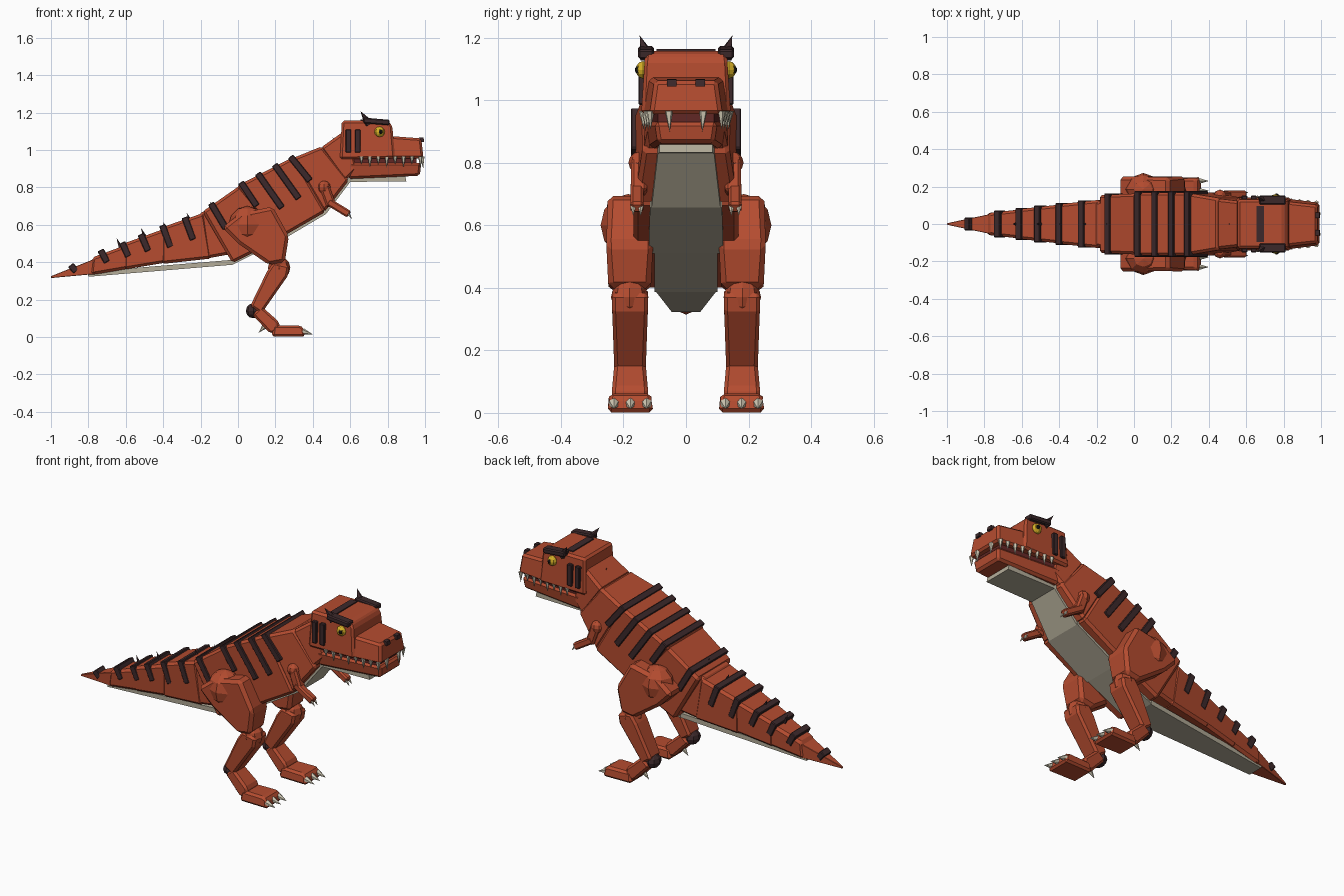
import bpy, bmesh
from mathutils import Vector

cube = bpy.data.objects.get("Cube")
if cube:
    bpy.data.objects.remove(cube)


def material(name, r, g, b):
    m = bpy.data.materials.new(name)
    m.use_nodes = True
    m.diffuse_color = (r, g, b, 1)
    m.node_tree.nodes["Principled BSDF"].inputs["Base Color"].default_value = (r, g, b, 1)
    return m


RED = material("rust_red_hide", .46, .072, .029)
DARK = material("dark_stripe", .045, .022, .024)
BELLY = material("belly_grey", .46, .42, .32)
BONE = material("bone", .64, .59, .46)
GOLD = material("eye_yellow", .68, .44, .02)
BLACK = material("pupil_black", .008, .008, .008)
MOUTH = material("mouth_dark_red", .12, .02, .018)


def finish(name, bm, mat, bevel=0):
    bmesh.ops.recalc_face_normals(bm, faces=bm.faces)
    mesh = bpy.data.meshes.new(name)
    bm.to_mesh(mesh)
    bm.free()
    mesh.materials.append(mat)
    ob = bpy.data.objects.new(name, mesh)
    bpy.context.scene.collection.objects.link(ob)
    if bevel:
        mod = ob.modifiers.new("Bevel", "BEVEL")
        mod.width = bevel
        mod.segments = 1
    return ob


def slab(name, pts, widths, mat=RED, y=0, bevel=.012):
    """Side outline in x, z given thickness across y, one half width per point."""
    if not isinstance(widths, (list, tuple)):
        widths = [widths] * len(pts)
    bm = bmesh.new()
    a, b = [[bm.verts.new((x, y + s * w, z)) for (x, z), w in zip(pts, widths)] for s in (-1, 1)]
    bm.faces.new(a)
    bm.faces.new(b)
    n = len(pts)
    for i in range(n):
        j = (i + 1) % n
        bm.faces.new((a[i], a[j], b[j], b[i]))
    return finish(name, bm, mat, bevel)


def bar(name, p, q, thick, width, mat=DARK, y=0, bevel=.004):
    """Straight block running from p to q in x, z."""
    p, q = Vector(p), Vector(q)
    d = (q - p).normalized()
    n = Vector((-d.y, d.x)) * thick / 2
    return slab(name, [p - n, q - n, q + n, p + n], width, mat, y, bevel)


def spike(name, base, tip, r, mat=BONE, sides=6):
    base, tip = Vector(base), Vector(tip)
    d = tip - base
    bm = bmesh.new()
    bmesh.ops.create_cone(bm, cap_ends=True, segments=sides, radius1=r, radius2=0, depth=d.length)
    ob = finish(name, bm, mat)
    ob.location = (base + tip) / 2
    ob.rotation_euler = d.to_track_quat('Z', 'Y').to_euler()
    return ob


def ball(name, loc, r, mat=RED, flat=1, seg=8, rings=6):
    bm = bmesh.new()
    bmesh.ops.create_uvsphere(bm, u_segments=seg, v_segments=rings, radius=r)
    ob = finish(name, bm, mat)
    ob.location = loc
    ob.scale.y = flat
    return ob


# Body and tail: rear bottom, front bottom, front top, rear top, rear and front half widths
BODY = [
    ("tail_tip", (-1, .315), (-.76, .337), (-.76, .42), (-1, .325), .004, .055),
    ("tail_end", (-.79, .33), (-.57, .368), (-.59, .495), (-.78, .425), .058, .08),
    ("tail_middle", (-.61, .36), (-.37, .40), (-.39, .58), (-.61, .50), .08, .105),
    ("tail_base", (-.41, .39), (-.14, .42), (-.18, .665), (-.41, .585), .105, .13),
    ("tail_root", (-.22, .41), (0, .45), (-.02, .74), (-.21, .66), .12, .14),
    ("hips", (-.03, .395), (.24, .53), (.01, .81), (-.19, .67), .155, .163),
    ("chest", (.21, .52), (.47, .67), (.30, .965), (-.01, .805), .168, .168),
    ("shoulders", (.46, .665), (.595, .84), (.45, 1.02), (.29, .955), .165, .138),
    ("neck", (.57, .83), (.64, .90), (.58, 1.11), (.44, 1.01), .136, .12),
]
for name, rb, fb, ft, rt, w0, w1 in BODY:
    slab(name, [rb, fb, ft, rt], [w0, w1, w1, w0], bevel=.002 if name == "tail_tip" else .014)

# Pale underside plates
UNDER = [("tail_belly", (-.80, .328), (-.03, .392), .045, .095),
         ("hip_belly", (-.03, .392), (.23, .522), .10, .10),
         ("chest_belly", (.22, .515), (.47, .663), .12, .115),
         ("throat_belly", (.47, .663), (.60, .835), .11, .09),
         ("jaw_belly", (.60, .835), (.90, .838), .09, .085)]
for name, (x0, z0), (x1, z1), w0, w1 in UNDER:
    slab(name, [(x0, z0 - .006), (x1, z1 - .006), (x1 - .005, z1 + .02), (x0 - .005, z0 + .02)],
         [w0, w1, w1, w0], BELLY, bevel=0)

# Dark saddle stripes: top point, bottom point, half width
STRIPES = [((-.895, .385), (-.865, .35), .034), ((-.735, .465), (-.70, .40), .071),
           ((-.62, .505), (-.585, .43), .085), ((-.52, .55), (-.48, .46), .098),
           ((-.405, .598), (-.36, .48), .112), ((-.285, .64), (-.24, .52), .126),
           ((-.145, .715), (-.065, .58), .164), ((.015, .827), (.10, .70), .176),
           ((.105, .875), (.235, .69), .176), ((.195, .922), (.325, .74), .176),
           ((.28, .965), (.385, .835), .176)]
for i, (p, q, w) in enumerate(STRIPES):
    bar(f"stripe_{i + 1}", p, q, .036, w)

# Small spines along the tail
for i, (x, z) in enumerate([(-.65, .53), (-.52, .585), (-.40, .615), (-.275, .665), (-.15, .725), (.505, 1.07)]):
    spike(f"spine_{i + 1}", (x + .03, 0, z - .07), (x, 0, z), .016, DARK, 5)

# Head
slab("cranium", [(.545, .95), (.84, .955), (.825, 1.13), (.80, 1.157), (.555, 1.157)],
     [.143, .143, .135, .128, .13])
slab("snout", [(.80, .955), (.992, .955), (.98, 1.062), (.80, 1.075)], [.14, .115, .10, .12])
slab("lower_jaw", [(.59, .845), (.972, .862), (.98, .93), (.59, .93)], [.115, .09, .10, .13])
slab("mouth", [(.60, .92), (.955, .92), (.955, .965), (.60, .965)], [.115, .09, .09, .115], MOUTH, bevel=0)
slab("crown_stripe", [(.655, 1.15), (.695, 1.15), (.695, 1.163), (.655, 1.163)], .095, DARK, bevel=0)

for side, s in (("front", -1), ("back", 1)):
    # Face details
    for i, x in enumerate((.59, .64)):
        bar(f"{side}_cheek_stripe_{i + 1}", (x, 1.11), (x, .985), .03, .012, y=s * .14)
    ball(f"{side}_eye", (.757, s * .138, 1.097), .028, GOLD, .8)
    ball(f"{side}_pupil", (.762, s * .154, 1.097), .012, BLACK, .8)
    bar(f"{side}_brow", (.67, 1.158), (.81, 1.146), .03, .025, y=s * .128, bevel=.006)
    spike(f"{side}_horn", (.70, s * .125, 1.14), (.655, s * .148, 1.207), .026, DARK, 5)
    slab(f"{side}_nostril", [(.975, 1.043), (.995, 1.043), (.992, 1.066), (.97, 1.068)],
         .015, DARK, s * .046, 0)
    for i in range(8):
        big = i % 2 or i == 7
        x, y = .66 + .045 * i, s * (.14 - .0038 * i)
        spike(f"{side}_tooth_{i + 1}", (x, y, .965), (x, y, .905 if big else .922), .013, sides=5)
    spike(f"{side}_fang", (.985, s * .055, .965), (.99, s * .052, .90), .014, sides=5)

    # Arms
    ball(f"{side}_shoulder", (.46, s * .148, .80), .036)
    bar(f"{side}_upper_arm", (.46, .81), (.50, .70), .052, .026, RED, s * .15, .01)
    bar(f"{side}_forearm", (.48, .725), (.595, .655), .04, .021, RED, s * .157, .008)
    for i in (-1, 1):
        y = s * .157 + i * .012
        spike(f"{side}_finger_claw_{(i + 3) // 2}", (.585, y, .665), (.61, y, .63), .011, sides=5)

    # Legs
    y = s * .18
    slab(f"{side}_thigh", [(-.085, .585), (.0, .50), (.165, .385), (.25, .40), (.272, .54), (.185, .697), (.01, .66)],
         [.074, .076, .066, .068, .078, .07, .074], y=y, bevel=.018)
    ball(f"{side}_hip", (.05, s * .185, .60), .10, flat=.88)
    ball(f"{side}_knee", (.22, s * .18, .37), .06)
    slab(f"{side}_shin", [(.155, .35), (.27, .35), (.275, .375), (.215, .40), (.16, .38)][:1]
         + [(.065, .165), (.125, .125), (.265, .325), (.275, .38), (.19, .40)],
         [.058, .05, .05, .058, .058, .058], y=s * .179)
    ball(f"{side}_ankle", (.082, s * .179, .14), .04, DARK, 1.2)
    slab(f"{side}_instep", [(.075, .12), (.17, .02), (.225, .025), (.22, .08), (.125, .165)],
         [.05, .056, .06, .058, .05], y=s * .179)
    slab(f"{side}_foot", [(.18, .002), (.36, .002), (.35, .05), (.33, .062), (.19, .062)],
         [.07, .073, .07, .064, .06], y=s * .178)
    for i in (-1, 0, 1):
        yc = s * .178 + i * .052
        spike(f"{side}_toe_claw_{i + 2}", (.345, yc, .03), (.40, yc, .014), .018)
    spike(f"{side}_heel_claw", (.145, s * .179, .06), (.11, s * .179, .022), .016)
